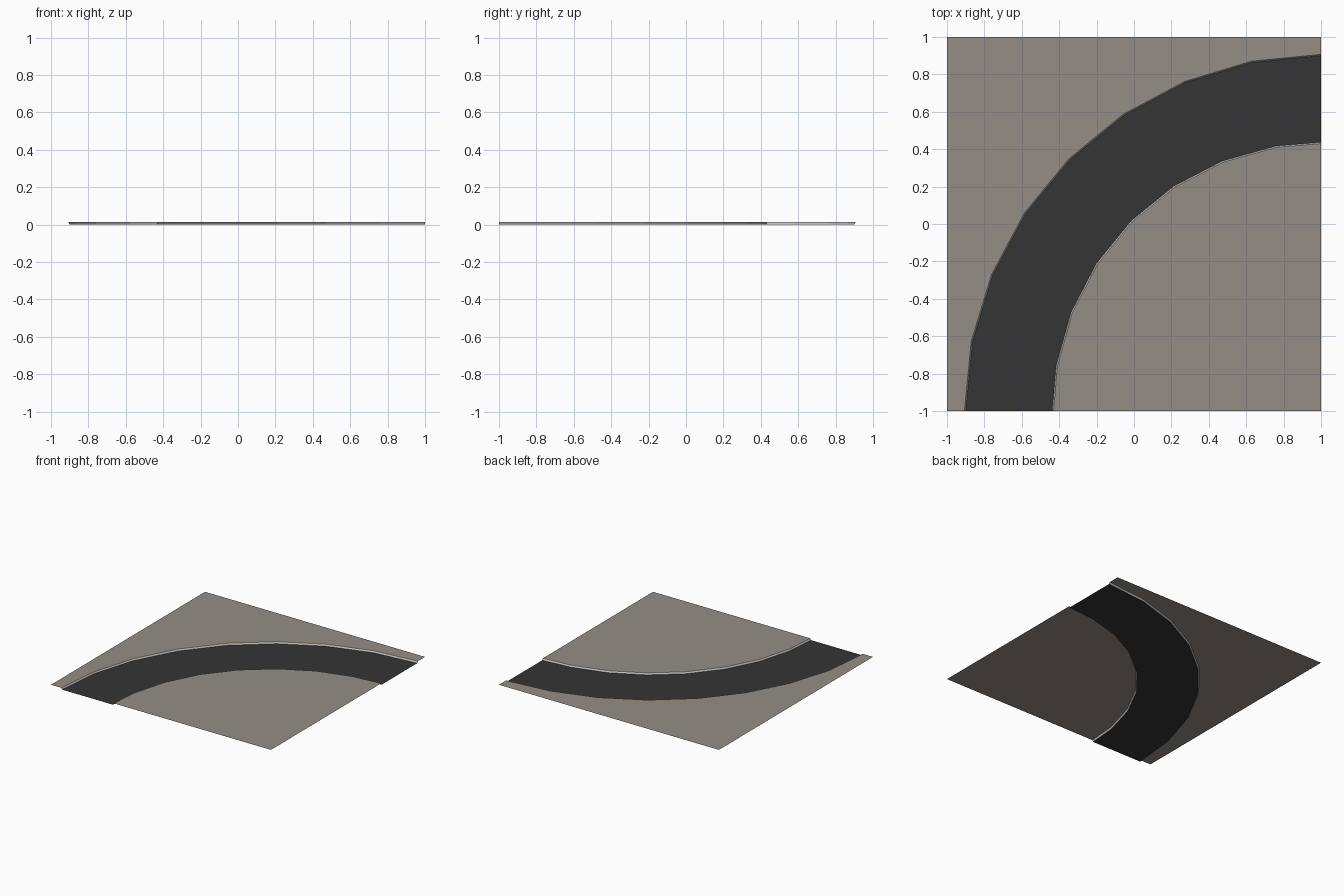
import bpy, math

if "Cube" in bpy.data.objects:
    bpy.data.objects.remove(bpy.data.objects["Cube"])

H = 0.013  # depth of the recessed road


def material(name, rgb):
    m = bpy.data.materials.new(name)
    m.diffuse_color = (*rgb, 1)
    m.use_nodes = True
    m.node_tree.nodes["Principled BSDF"].inputs["Base Color"].default_value = m.diffuse_color
    return m


def mesh(name, verts, faces, mat=None):
    me = bpy.data.meshes.new(name)
    me.from_pydata(verts, [], faces)
    ob = bpy.data.objects.new(name, me)
    bpy.context.collection.objects.link(ob)
    if mat:
        me.materials.append(mat)
    return ob


def arc(radius, angles, z):
    # quarter bend about the front right corner of the tile
    return [(1 - radius * math.cos(math.radians(a)),
             -1 + radius * math.sin(math.radians(a)), z) for a in angles]


def strip(name, a, b, mat=None):
    n = len(a)
    return mesh(name, a + b, [(i, i + 1, n + i + 1, n + i) for i in range(n - 1)], mat)


ground_mat = material("ground", (0.30, 0.27, 0.245))
road_mat = material("asphalt", (0.035, 0.035, 0.035))

outer = [i * 11.25 for i in range(9)]
inner = [0, 9.6, 21.5, 33.2, 45, 56.8, 68.5, 80.4, 90]

# Road surface
strip("road", arc(1.437, inner, 0), arc(1.9, outer, 0), road_mat)

# Kerbs sloping up from road to ground
strip("outer_kerb", arc(1.9, outer, 0), arc(1.907, outer, H))
strip("inner_kerb", arc(1.43, inner, H), arc(1.437, inner, 0))

# Ground inside the bend: fan from the corner
rim = arc(1.43, inner, H)
mesh("inner_ground", [(1, -1, H)] + rim,
     [(0, i + 2, i + 1) for i in range(len(rim) - 1)], ground_mat)

# Ground outside the bend: fan from the far corner
rim = arc(1.907, outer, H)
pts = [(-1, 1, H), (-1, -1, H)] + rim + [(1, 1, H)]
mesh("outer_ground", pts, [(0, i, i + 1) for i in range(1, len(pts) - 1)], ground_mat)
